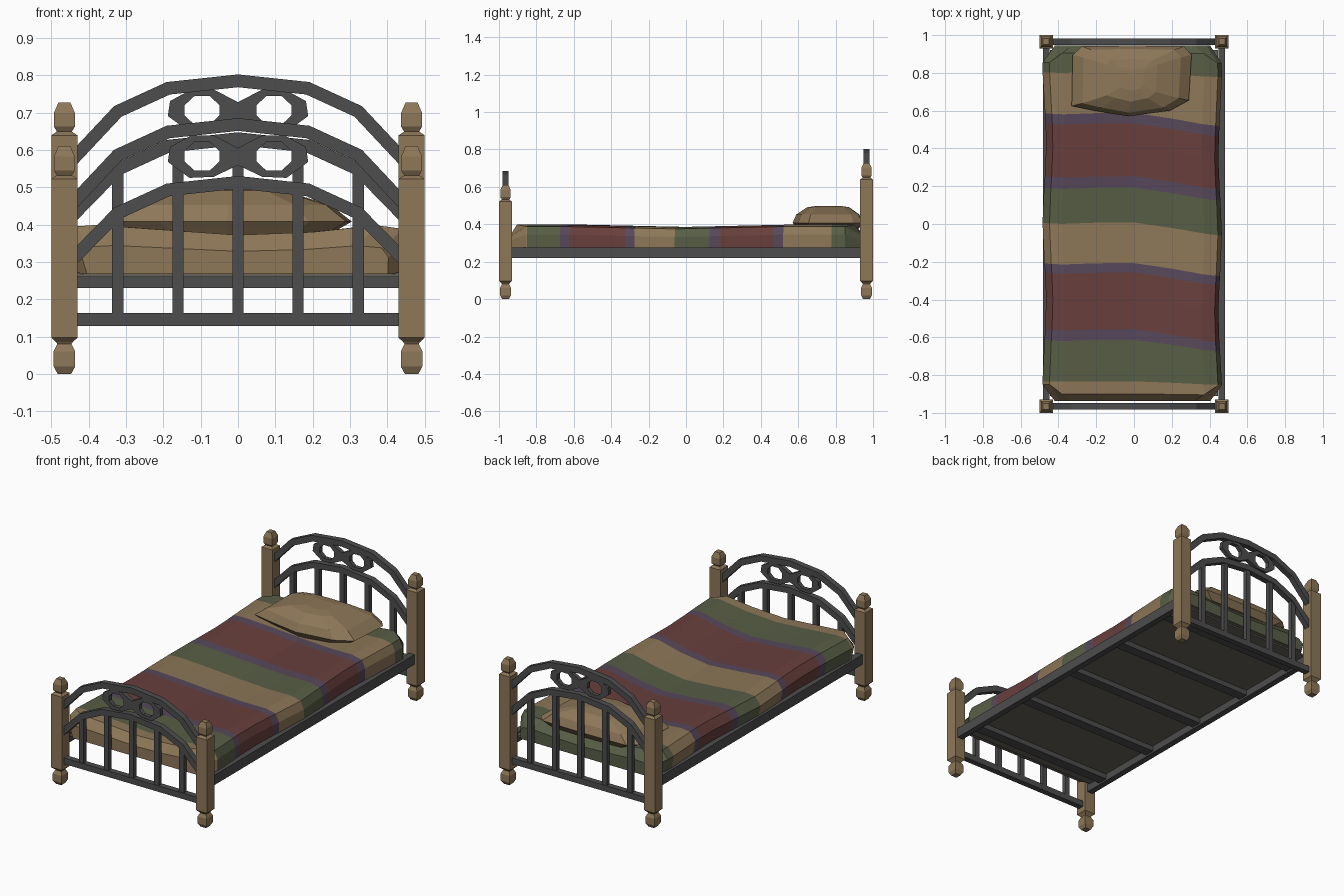
import bpy, bmesh, math
from mathutils import Vector

if "Cube" in bpy.data.objects:
    bpy.data.objects.remove(bpy.data.objects["Cube"])


def material(name, r, g, b):
    m = bpy.data.materials.new(name)
    lin = [((c / 255 + 0.055) / 1.055) ** 2.4 for c in (r, g, b)]
    m.diffuse_color = (*lin, 1)
    m.use_nodes = True
    m.node_tree.nodes["Principled BSDF"].inputs["Base Color"].default_value = m.diffuse_color
    return m


TAN = material("tan", 141, 119, 88)
METAL = material("dark_iron", 77, 77, 78)
GREEN = material("olive_green", 88, 94, 70)
RED = material("brick_red", 104, 63, 60)
PURPLE = material("dusty_purple", 87, 72, 91)
BASE = material("mattress_grey", 103, 100, 92)


def make(name, bm, *mats):
    bmesh.ops.recalc_face_normals(bm, faces=bm.faces[:])
    me = bpy.data.meshes.new(name)
    bm.to_mesh(me)
    bm.free()
    for m in mats:
        me.materials.append(m)
    ob = bpy.data.objects.new(name, me)
    bpy.context.collection.objects.link(ob)
    return ob


def loft(bm, rings, cap=True):
    """Skin closed rings of equal point count; returns the side faces per band."""
    vs = [[bm.verts.new(p) for p in r] for r in rings]
    n = len(vs[0])
    bands = []
    for a, b in zip(vs, vs[1:]):
        bands.append([bm.faces.new((a[i], a[(i + 1) % n], b[(i + 1) % n], b[i])) for i in range(n)])
    if cap:
        bands += [[bm.faces.new(vs[0])], [bm.faces.new(vs[-1])]]
    return bands


def box(name, mat, x0, x1, y0, y1, z0, z1):
    bm = bmesh.new()
    loft(bm, [[(x0, y0, z), (x1, y0, z), (x1, y1, z), (x0, y1, z)] for z in (z0, z1)])
    return make(name, bm, mat)


# square turned post with ball foot and ball finial
def post(name, x, y, top):
    profile = [(.018, 0), (.029, .02), (.029, .06), (.019, .08), (.022, .085), (.035, .097),
               (.035, top - .088), (.020, top - .078), (.028, top - .065),
               (.028, top - .028), (.016, top)]
    bm = bmesh.new()
    loft(bm, [[(x + sx * r, y + sy * r, z) for sx, sy in ((-1, -1), (1, -1), (1, 1), (-1, 1))]
              for r, z in profile])
    make(name, bm, TAN)


# faceted arch swept along a mirrored half path
def arch(name, y, half, t=.017, d=.017):
    pts = [Vector((-x, z)) for x, z in half[:0:-1]] + [Vector(p) for p in half]
    rings = []
    for i, p in enumerate(pts):
        a = (p - pts[i - 1]).normalized() if i else (pts[1] - p).normalized()
        b = (pts[i + 1] - p).normalized() if i < len(pts) - 1 else a
        tan = (a + b).normalized()
        n = Vector((-tan.y, tan.x)) * (t / max(.5, tan.dot(a)))
        o, q = p + n, p - n
        rings.append([(o.x, y - d, o.y), (o.x, y + d, o.y), (q.x, y + d, q.y), (q.x, y - d, q.y)])
    bm = bmesh.new()
    loft(bm, rings)
    make(name, bm, METAL)


# figure-eight ornament: two faceted rings meeting at the centre
def ornament(name, y, zc, d=.012):
    outer = [(0, .022), (.065, .056), (.125, .056), (.182, .025),
             (.188, -.015), (.13, -.058), (.065, -.055), (0, -.024)]
    inner = [(.05, .014), (.075, .038), (.117, .038), (.143, .014),
             (.143, -.014), (.117, -.038), (.075, -.038), (.05, -.014)]
    bm = bmesh.new()
    for s in (-1, 1):
        rings = []
        for o, i in zip(outer, inner):
            rings.append([(s * o[0], y - d, zc + o[1]), (s * o[0], y + d, zc + o[1]),
                          (s * i[0], y + d, zc + i[1]), (s * i[0], y - d, zc + i[1])])
        loft(bm, rings + rings[:1], cap=False)
    bmesh.ops.remove_doubles(bm, verts=bm.verts[:], dist=1e-4)
    make(name, bm, METAL)


# head and foot ends share one design, the head being taller
for end, y, up in (("foot", -.965, 0), ("head", .965, .117)):
    for side, x in (("left", -.465), ("right", .465)):
        post(f"{end}_post_{side}", x, y, .61 + up)
    arch(f"{end}_outer_arch", y, [(0, .668 + up), (.187, .648 + up), (.322, .586 + up), (.445, .455 + up)])
    arch(f"{end}_inner_arch", y, [(0, .513 + up), (.187, .493 + up), (.322, .431 + up), (.445, .305 + up)])
    ornament(f"{end}_ornament", y, .583 + up * 1.05)
    box(f"{end}_bottom_rail", METAL, -.44, .44, y - .017, y + .017, .128, .163)
    for i in range(-2, 3):
        box(f"{end}_bar_{i + 3}", METAL, i * .161 - .015, i * .161 + .015, y - .013, y + .013,
            .16, (.51, .495, .43)[abs(i)] + up)

# side rails, slats and mattress base
for side, s in (("left", -1), ("right", 1)):
    box(f"side_rail_{side}", METAL, s * .465 - .018, s * .465 + .018, -.94, .94, .22, .277)
for i in range(5):
    y = -.8 + i * .4
    box(f"slat_{i + 1}", METAL, -.45, .45, y - .03, y + .03, .23, .262)
box("mattress_base", BASE, -.445, .445, -.91, .92, .26, .272)

# striped blanket: one loft band per stripe, slanting slightly across the bed
section = [(-.465, .268), (-.482, .35), (-.445, .394), (-.38, .399), (-.2, .386), (0, .372),
           (.2, .38), (.37, .398), (.442, .388), (.463, .345), (.462, .268)]
stripes = [(-.938, 0), (-.90, 0), (-.835, 1), (-.62, 3), (-.565, 2), (-.40, 2), (-.265, 3),
           (-.215, 0), (0, 1), (.185, 3), (.245, 2), (.40, 2), (.525, 3), (.58, 0),
           (.80, 1), (.905, 1), (.945, 1)]
rings = []
last = len(stripes) - 1
for k, (y, _) in enumerate(stripes):
    end = k in (0, last)
    fade = max(0, min(1, (.93 - abs(y)) / .35))
    wide = .985 + .02 * math.cos(y * 7.5)
    ring = []
    for x, z in section:
        px, pz, py = x * wide, z, y
        if z > .3:
            pz -= .013 * max(0, 1 - abs(y) / .6)
        if end:
            px *= .87
            pz = .268 + (pz - .268) * .58
        elif k in (1, last - 1) and abs(x) > .44:
            py *= .945
        py += (-.07 * x + .018 * math.cos(x * 7) - .01) * fade
        ring.append((px, py, pz))
    rings.append(ring)
bm = bmesh.new()
bands = loft(bm, rings)
for k, band in enumerate(bands[:last]):
    for f in band:
        f.material_index = stripes[k][1]
    band[-1].material_index = 4
bands[-1][0].material_index = 1
make("blanket", bm, TAN, GREEN, RED, PURPLE, BASE)

# faceted pillow: outline rings shrinking to a soft crown
outline = [(-.32, -.14), (-.2, -.165), (-.02, -.195), (.2, -.165), (.3, -.11), (.315, .13),
           (.275, .175), (0, .18), (-.265, .175), (-.315, .13)]
levels = [(.8, .86, .372), (1, 1, .408), (.82, .9, .452), (.42, .6, .491), (.2, .3, .499)]
bm = bmesh.new()
loft(bm, [[(x * sx - .01, .765 + y * sy, z) for x, y in outline] for sx, sy, z in levels])
make("pillow", bm, TAN)
